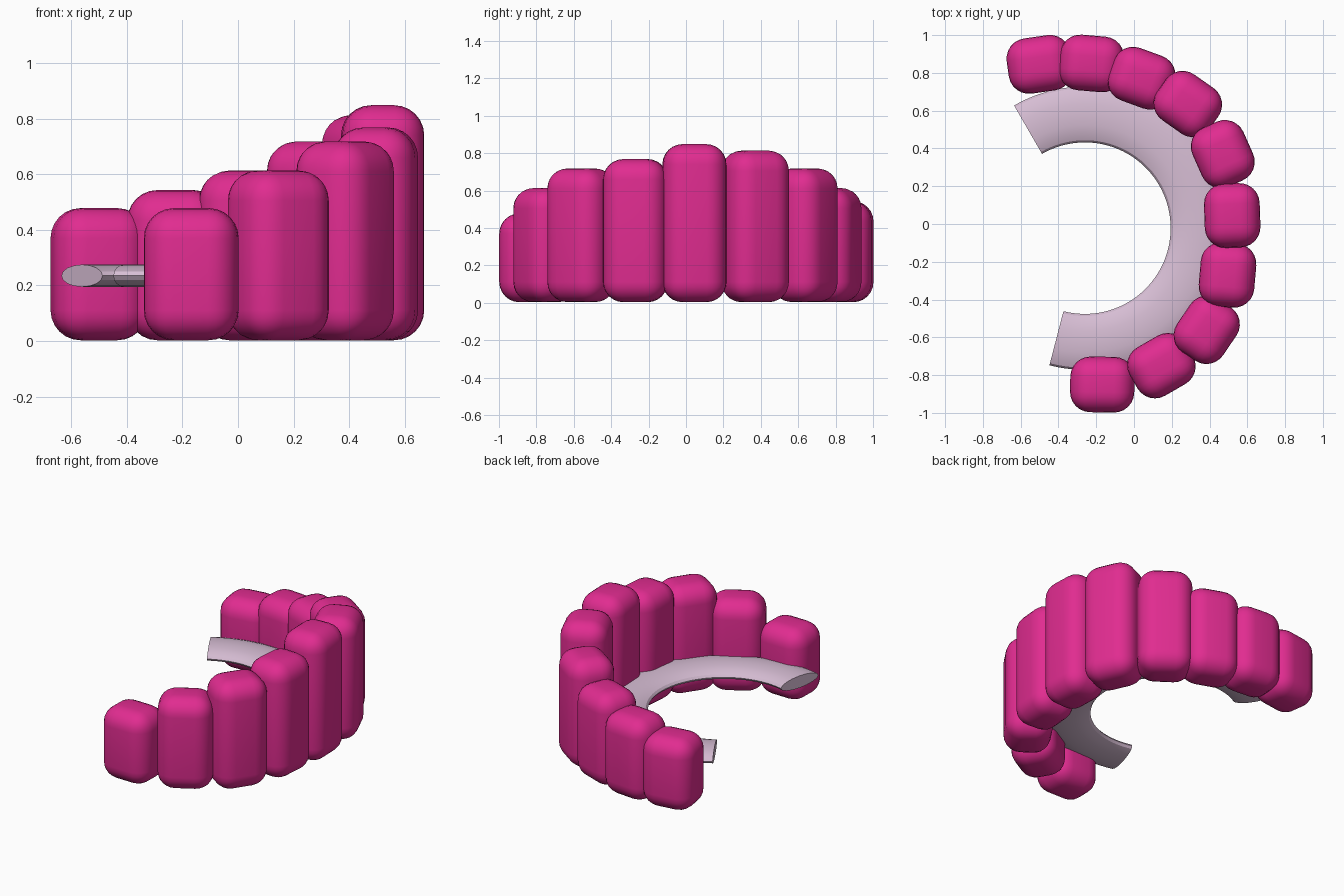
import bpy, bmesh
from math import radians, cos, sin, pi

if "Cube" in bpy.data.objects:
    bpy.data.objects.remove(bpy.data.objects["Cube"])


def material(name, color):
    m = bpy.data.materials.new(name)
    m.diffuse_color = color
    m.use_nodes = True
    m.node_tree.nodes["Principled BSDF"].inputs["Base Color"].default_value = m.diffuse_color
    return m


def finish(name, bm, mat):
    bmesh.ops.recalc_face_normals(bm, faces=bm.faces)
    me = bpy.data.meshes.new(name)
    bm.to_mesh(me)
    bm.free()
    me.materials.append(mat)
    ob = bpy.data.objects.new(name, me)
    bpy.context.collection.objects.link(ob)
    bpy.ops.object.select_all(action='DESELECT')
    ob.select_set(True)
    bpy.context.view_layer.objects.active = ob
    return ob


pink = material("cushion_pink", (0.75, 0.025, 0.28, 1))
mauve = material("ring_mauve", (0.69, 0.52, 0.67, 1))

# Upright rounded cushions around the arc: x, y, turn in degrees, height
W, D, R = 0.34, 0.295, 0.108
cushions = [
    (-0.50, 0.845, 8, 0.475), (-0.225, 0.85, -5, 0.54),
    (0.04, 0.772, -20, 0.61), (0.285, 0.635, -35, 0.715),
    (0.47, 0.37, -66, 0.81), (0.52, 0.045, -88, 0.845),
    (0.495, -0.27, -95, 0.765), (0.385, -0.56, -124, 0.715),
    (0.145, -0.75, 30, 0.61), (-0.168, -0.85, -1, 0.475),
]
for i, (x, y, turn, h) in enumerate(cushions):
    bm = bmesh.new()
    bmesh.ops.create_cube(bm, size=1)
    bmesh.ops.scale(bm, vec=(W, D, h), verts=bm.verts)
    bmesh.ops.bevel(bm, geom=bm.edges[:], offset=R, segments=6,
                    profile=0.5, affect='EDGES')
    ob = finish(f"cushion_{i + 1}", bm, pink)
    ob.location = (x, y, h / 2 + 0.003)
    ob.rotation_euler.z = radians(turn)
    bpy.ops.object.shade_smooth_by_angle(angle=radians(40))

# Flattened tube swept along an open arc inside the cushions
CX, CY, CZ = -0.26, -0.022, 0.235
RAD, HALF_W, HALF_H = 0.602, 0.148, 0.04
STEPS, SIDES = 64, 16
bm = bmesh.new()
rings = []
for s in range(STEPS + 1):
    a = radians(-104.5 + 224.5 * s / STEPS)
    ring = []
    for k in range(SIDES):
        t = 2 * pi * k / SIDES
        r = RAD + HALF_W * cos(t)
        ring.append(bm.verts.new((CX + r * cos(a), CY + r * sin(a),
                                  CZ + HALF_H * sin(t))))
    rings.append(ring)
for p, q in zip(rings, rings[1:]):
    for k in range(SIDES):
        n = (k + 1) % SIDES
        bm.faces.new((p[k], p[n], q[n], q[k]))
bm.faces.new(rings[0])
bm.faces.new(rings[-1])
finish("inner_ring", bm, mauve)
bpy.ops.object.shade_smooth_by_angle(angle=radians(30))
